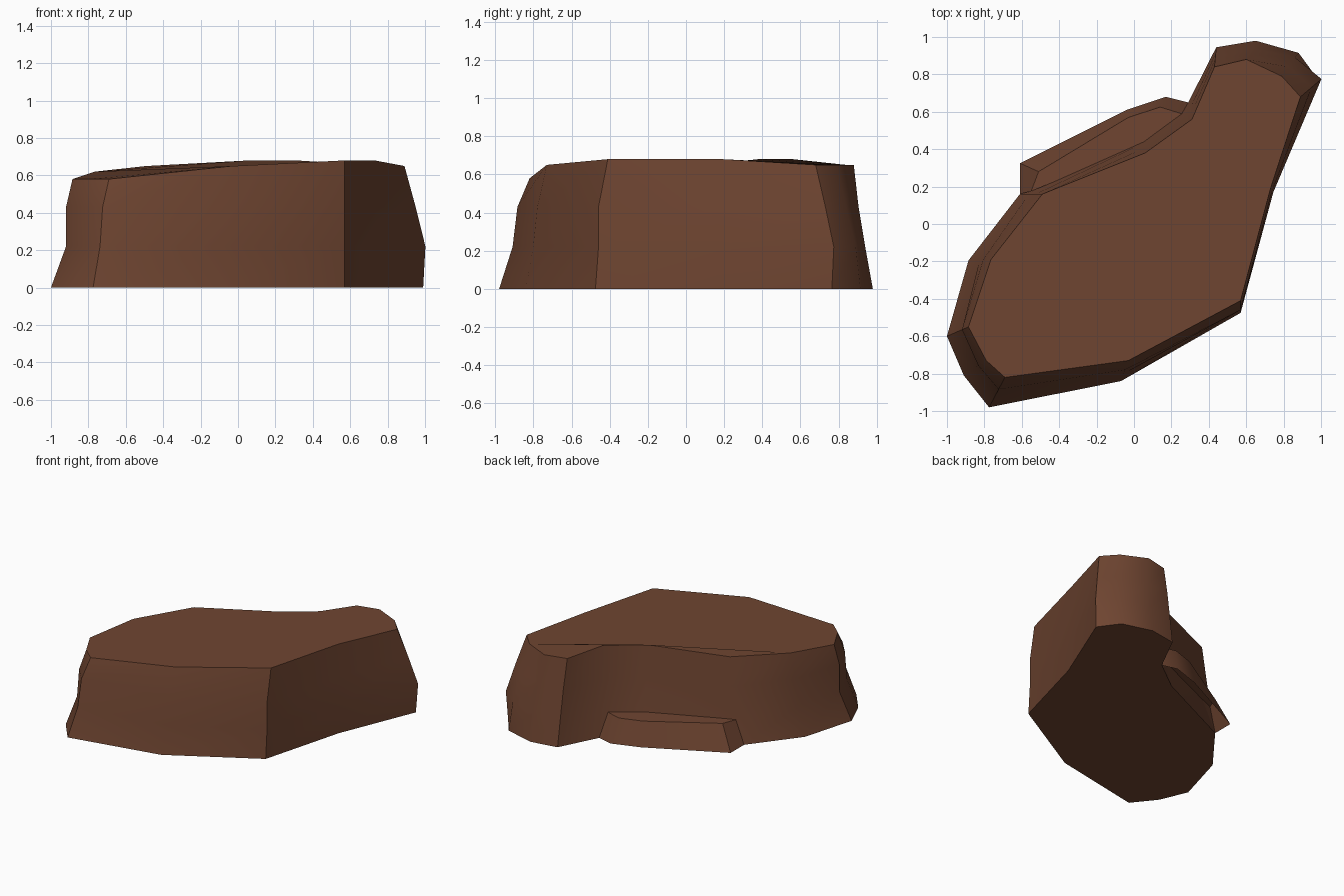
import bpy, bmesh, math

if "Cube" in bpy.data.objects:
    bpy.data.objects.remove(bpy.data.objects["Cube"])

brown = bpy.data.materials.new("brown_rock")
brown.diffuse_color = (0.16, 0.06, 0.031, 1)
brown.use_nodes = True
brown.node_tree.nodes["Principled BSDF"].inputs["Base Color"].default_value = brown.diffuse_color


def build(name, rings, floor, smooth=35):
    """Bridge a stack of equal-length closed rings and cap the ends."""
    bm = bmesh.new()
    loops = [[bm.verts.new(p) for p in r] for r in rings]
    n = len(loops[0])
    for a, b in zip(loops, loops[1:]):
        for i in range(n):
            j = (i + 1) % n
            bm.faces.new((a[i], a[j], b[j], b[i]))
    bm.faces.new(loops[-1])
    if floor:
        bm.faces.new(loops[0][::-1])
    me = bpy.data.meshes.new(name)
    bm.to_mesh(me)
    bm.free()
    me.materials.append(brown)
    ob = bpy.data.objects.new(name, me)
    bpy.context.collection.objects.link(ob)
    bpy.ops.object.select_all(action='DESELECT')
    ob.select_set(True)
    bpy.context.view_layer.objects.active = ob
    bpy.ops.object.shade_smooth_by_angle(angle=math.radians(smooth))
    return ob


# Main rock: foot and rim outlines, counter-clockwise from the left tip
foot = [(-1, -.6), (-.91, -.81), (-.775, -.98), (-.07, -.84), (.57, -.475),
        (.745, .17), (.99, .765), (.88, .915), (.65, .98), (.44, .945),
        (.29, .65), (.05, .47), (-.61, .16), (-.885, -.195)]
rim = [(-.885, -.55, .58), (-.79, -.73, .58), (-.69, -.82, .58),
       (-.03, -.73, .65), (.57, -.41, .68), (.73, .19, .68),
       (.89, .68, .65), (.79, .79, .65), (.60, .88, .65), (.43, .84, .65),
       (.31, .56, .68), (.06, .38, .68), (-.49, .16, .65), (-.765, -.19, .62)]
# How far each wall has moved from foot to rim at the two middle rings
low = [.7, .55, .44, .35, .25, 0, -.12, .2, .4, .3, .4, .4, .4, .5]
mid = [.7, .65, .6, .55, .25, .4, .4, .6, .75, .6, .7, .7, .7, .65]


def blend(fracs, z):
    return [(a[0] + (b[0] - a[0]) * f, a[1] + (b[1] - a[1]) * f, z)
            for a, b, f in zip(foot, rim, fracs)]


build("rock_body", [[(x, y, 0) for x, y in foot],
                    blend(low, .22), blend(mid, .43), rim], True)

# Low ledge tucked into the hollow at the back, open underneath
ledge_foot = [(.05, .46), (.29, .65), (.17, .68), (-.04, .61),
              (-.61, .325), (-.61, .16)]
ledge_top = [(.04, .42), (.27, .585), (.14, .625), (-.03, .57),
             (-.51, .28), (-.55, .175)]
build("back_ledge", [[(x, y, 0) for x, y in ledge_foot],
                     [(x, y, .185) for x, y in ledge_top]], False)
